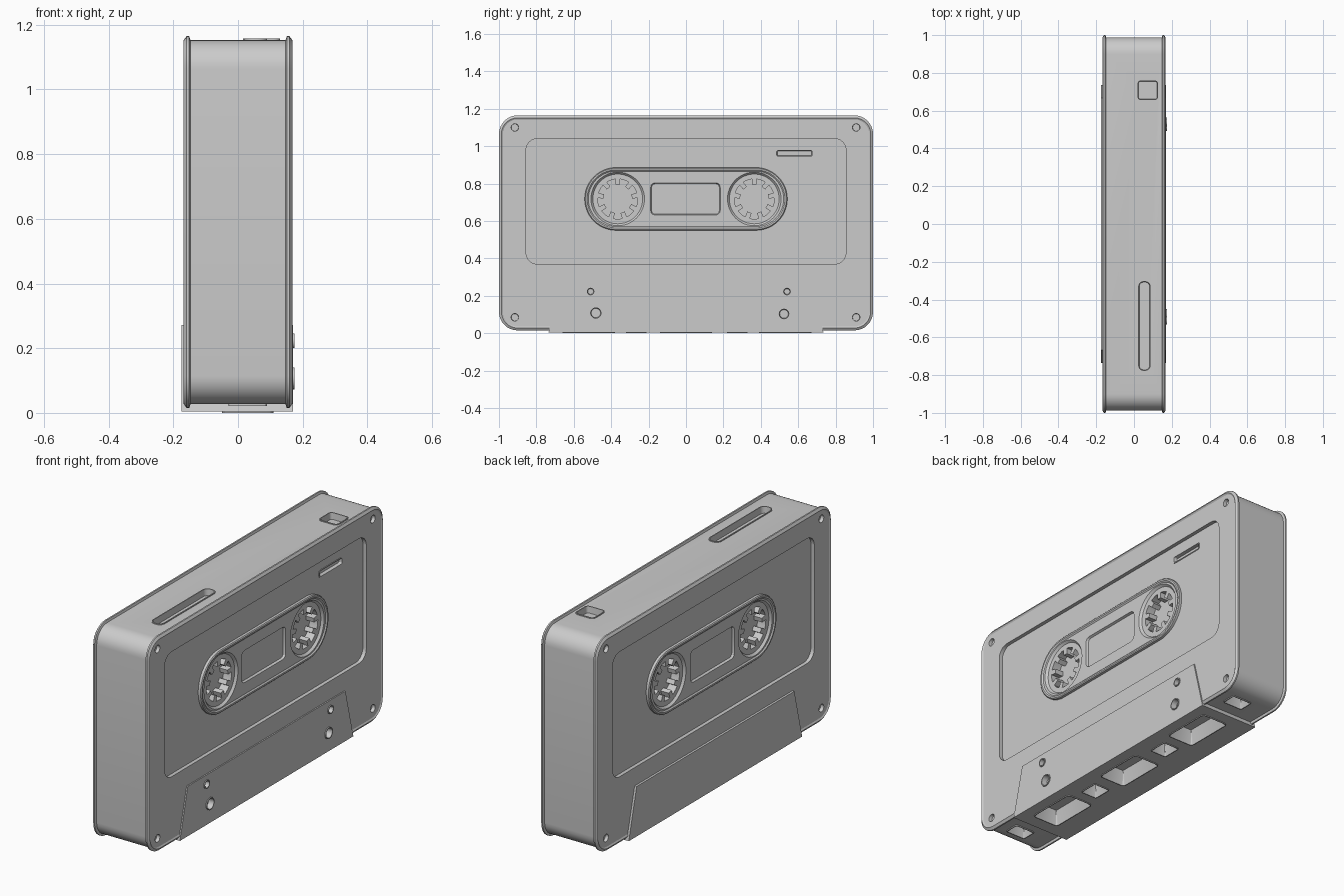
import bpy, bmesh
from math import sin, cos, pi, radians

if "Cube" in bpy.data.objects:
    bpy.data.objects.remove(bpy.data.objects["Cube"])


def rrect(cu, cv, hu, hv, r, seg=8):
    """Rounded rectangle outline as a function of inset."""
    def outline(inset):
        rr = max(r - inset, 0.002)
        a, b = hu - inset - rr, hv - inset - rr
        pts = []
        for k, (su, sv) in enumerate(((1, 1), (-1, 1), (-1, -1), (1, -1))):
            for i in range(seg + 1):
                t = pi / 2 * (k + i / seg)
                pts.append((cu + su * a + rr * cos(t), cv + sv * b + rr * sin(t)))
        return pts
    return outline


def gear(cu, cv, r_out=0.107, r_in=0.077, n=9):
    """Toothed spindle hole outline."""
    def outline(inset):
        pts = []
        for k in range(n):
            for r, d in ((r_in, -9), (r_in, 9), (r_out, 7), (r_out, 15),
                         (r_out, 25), (r_out, 33)):
                t = radians(90 + k * 360 / n + d)
                pts.append((cu + r * cos(t), cv + r * sin(t)))
        return pts
    return outline


def loft(bm, outline, sections, axis='x'):
    """Closed solid through outlines placed at (height, inset) sections."""
    rings = []
    for h, inset in sections:
        rings.append([bm.verts.new((h, u, v) if axis == 'x' else (u, v, h))
                      for u, v in outline(inset)])
    for a, b in zip(rings, rings[1:]):
        n = len(a)
        for i in range(n):
            bm.faces.new((a[i], a[(i + 1) % n], b[(i + 1) % n], b[i]))
    bm.faces.new(rings[0])
    bm.faces.new(rings[-1])


def finish(bm, name):
    bmesh.ops.remove_doubles(bm, verts=bm.verts, dist=1e-5)
    bmesh.ops.recalc_face_normals(bm, faces=bm.faces)
    me = bpy.data.meshes.new(name)
    bm.to_mesh(me)
    bm.free()
    ob = bpy.data.objects.new(name, me)
    bpy.context.collection.objects.link(ob)
    return ob


def solid(name, outline, sections, axis='x'):
    bm = bmesh.new()
    loft(bm, outline, sections, axis)
    return finish(bm, name)


def cut(ob, cutter):
    m = ob.modifiers.new("cut", 'BOOLEAN')
    m.operation, m.solver, m.object = 'DIFFERENCE', 'EXACT', cutter
    bpy.context.view_layer.objects.active = ob
    bpy.ops.object.modifier_apply(modifier=m.name)


parts = []
pits = bmesh.new()       # every pit shared by body, plate and hub panels


def cup(name, outline, axis, s, sign, depth, lip=0.005, taper=0.008):
    """Recessed well with a thin raised lip on a surface at height s."""
    top, floor = s + sign * lip, s - sign * depth
    parts.append(solid(name, outline, [(floor - sign * 0.01, 0), (top, 0),
                                       (top, 0.005), (floor, taper)], axis))
    loft(pits, outline, [(floor - sign * 0.005, 0.002), (s + sign * 0.03, 0.002)], axis)


# shell with a flared, lipped rim on both faces
half = [(0.147, 0.012), (0.151, 0), (0.159, 0), (0.168, 0.013), (0.163, 0.021)]
secs = [(-x, i) for x, i in reversed(half)] + half
body = solid("shell", rrect(0, 0.59, 1.0, 0.575, 0.1), secs)

# recessed label areas
bm = bmesh.new()
for s in (-1, 1):
    loft(bm, rrect(0, 0.705, 0.855, 0.335, 0.06), [(s * 0.143, 0), (s * 0.2, 0)])
label_cut = finish(bm, "label_cutter")
cut(body, label_cut)

# raised head block across the bottom
plate = solid("head_block", lambda i: [(-0.735, 0.004), (0.735, 0.004),
                                       (0.668, 0.272), (-0.668, 0.272)],
              [(-0.175, 0), (0.170, 0)])

# hub panels, counterbores and window on both sides
panels = []
bores = bmesh.new()
HZ, HY = 0.718, 0.365
for s, side in ((1, "right"), (-1, "left")):
    panels.append(solid("hub_panel_" + side, rrect(0, HZ, 0.542, 0.168, 0.168, 12),
                        [(s * 0.125, 0), (s * 0.157, 0), (s * 0.161, 0.005),
                         (s * 0.161, 0.013), (s * 0.155, 0.02)]))
    for y in (-HY, HY):
        loft(bores, rrect(y, HZ, 0.145, 0.145, 0.145, 12),
             [(s * 0.143, 0.012), (s * 0.157, 0)])
        loft(pits, gear(y, HZ), [(s * 0.095, 0), (s * 0.2, 0)])
    loft(bores, rrect(-0.003, HZ, 0.187, 0.087, 0.025, 3),
         [(s * 0.142, 0.006), (s * 0.157, 0)])
    # screw holes in the corners
    for y in (-0.915, 0.91):
        for z in (0.085, 1.1):
            loft(pits, rrect(y, z, 0.023, 0.023, 0.023, 5),
                 [(s * 0.145, 0.004), (s * 0.2, 0)])

# guide holes on the right side of the head block
for y, z, r in ((-0.51, 0.223, 0.023), (0.54, 0.223, 0.023),
                (-0.482, 0.108, 0.033), (0.524, 0.103, 0.031)):
    cup("guide_hole", rrect(y, z, r, r, r, 5), 'x', 0.170, 1, 0.025)

# small slot in the right label
cup("label_slot", rrect(0.58, 0.962, 0.10, 0.02, 0.012, 4), 'x', 0.143, 1, 0.015, 0.003)

# top pockets
cup("top_slot", rrect(0.055, -0.54, 0.035, 0.24, 0.03, 5), 'z', 1.153, 1, 0.03)
cup("top_square", rrect(0.073, 0.708, 0.057, 0.055, 0.02, 4), 'z', 1.153, 1, 0.03)

# wells along the underside
for y in (-0.52, 0, 0.53):
    cup("long_well", rrect(0.03, y, 0.08, 0.14, 0.02, 3), 'z', 0.004, -1, 0.07, 0.004, 0.025)
for y in (-0.265, 0.275):
    cup("small_well", rrect(0.03, y, 0.05, 0.055, 0.012, 3), 'z', 0.004, -1, 0.06, 0.004, 0.02)
for y in (-0.85, 0.84):
    cup("end_well", rrect(0.03, y, 0.06, 0.042, 0.012, 3), 'z', 0.027, -1, 0.05, 0.005, 0.02)

bore_cut = finish(bores, "bore_cutter")
pit_cut = finish(pits, "pit_cutter")
for p in panels:
    cut(p, bore_cut)
for ob in [body, plate] + panels:
    cut(ob, pit_cut)
for c in (label_cut, bore_cut, pit_cut):
    bpy.data.objects.remove(c, do_unlink=True)

# smooth shading with crisp edges
bpy.ops.object.select_all(action='DESELECT')
for ob in [body, plate] + panels + parts:
    ob.select_set(True)
bpy.context.view_layer.objects.active = body
bpy.ops.object.shade_smooth_by_angle(angle=radians(25))
